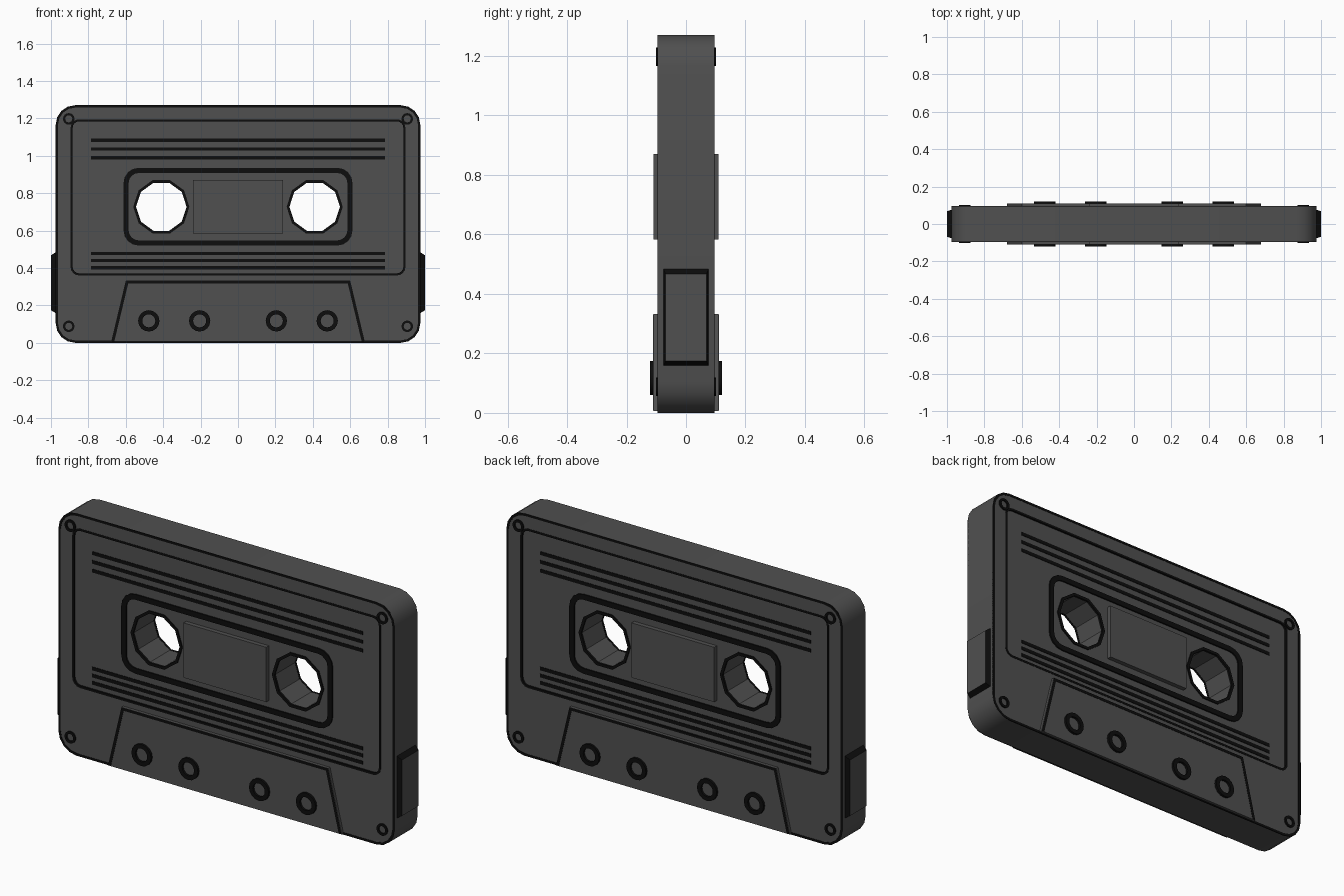
import bpy, bmesh
from math import sin, cos, pi

if "Cube" in bpy.data.objects:
    bpy.data.objects.remove(bpy.data.objects["Cube"])


def material(name, v):
    m = bpy.data.materials.new(name)
    m.diffuse_color = (v, v, v, 1)
    m.use_nodes = True
    m.node_tree.nodes["Principled BSDF"].inputs["Base Color"].default_value = m.diffuse_color
    return m


GREY = material("dark_grey", 0.08)
BLACK = material("black", 0.004)


def rounded(x0, x1, z0, z1, r, n=4):
    """Rounded rectangle outline in the xz plane."""
    pts = []
    corners = [(x1 - r, z1 - r), (x0 + r, z1 - r), (x0 + r, z0 + r), (x1 - r, z0 + r)]
    for k, (cx, cz) in enumerate(corners):
        for i in range(n + 1):
            a = pi / 2 * (k + i / n)
            pts.append((cx + r * cos(a), cz + r * sin(a)))
    return pts


def circle(cx, cz, r, n):
    return [(cx + r * cos(2 * pi * i / n), cz + r * sin(2 * pi * i / n)) for i in range(n)]


def finish(name, bm, mats, mirror=None):
    bmesh.ops.recalc_face_normals(bm, faces=bm.faces[:])
    me = bpy.data.meshes.new(name)
    bm.to_mesh(me)
    bm.free()
    for m in mats:
        me.materials.append(m)
    ob = bpy.data.objects.new(name, me)
    bpy.context.collection.objects.link(ob)
    if mirror is not None:
        mod = ob.modifiers.new("Mirror", 'MIRROR')
        mod.use_axis = [i == mirror for i in range(3)]
        mod.use_mirror_merge = False
    return ob


def add_loop(bm, pts, y):
    return [bm.verts.new((x, y, z)) for x, z in pts]


def skin(bm, a, b):
    n = len(a)
    for i in range(n):
        j = (i + 1) % n
        bm.faces.new((a[i], a[j], b[j], b[i]))


def prism(name, pts, y0, y1, mat, mirror=1):
    bm = bmesh.new()
    a, b = add_loop(bm, pts, y0), add_loop(bm, pts, y1)
    skin(bm, a, b)
    bm.faces.new(a)
    bm.faces.new(b)
    return finish(name, bm, [mat], mirror)


def frame(name, outer, inner, y0, y1, mat=BLACK):
    bm = bmesh.new()
    loops = [add_loop(bm, p, y) for p, y in ((outer, y0), (outer, y1), (inner, y1), (inner, y0))]
    for i in range(4):
        skin(bm, loops[i], loops[(i + 1) % 4])
    return finish(name, bm, [mat], 1)


def smooth(ob):
    bpy.ops.object.select_all(action='DESELECT')
    ob.select_set(True)
    bpy.context.view_layer.objects.active = ob
    bpy.ops.object.shade_smooth_by_angle(angle=pi / 6)


def rect(x0, x1, z0, z1):
    return [(x0, z0), (x1, z0), (x1, z1), (x0, z1)]


D = 0.094      # half thickness of the shell
P = 0.086      # depth of the recessed label panel
HX, HZ = 0.41, 0.727

# Shell with recessed label panels and two spool holes
body = prism("shell", rounded(-0.975, 0.975, 0, 1.27, 0.105), -D, D, GREY, None)
panel = rounded(-0.89, 0.89, 0.365, 1.19, 0.04)
cutters = [prism("panel_cutter", panel, s * P, s * 0.2, GREY, None) for s in (-1, 1)]
cutters += [prism("hole_cutter", circle(s * HX, HZ, 0.136, 10), -0.3, 0.3, GREY, None) for s in (-1, 1)]
bpy.context.view_layer.objects.active = body
for c in cutters:
    mod = body.modifiers.new("Cut", 'BOOLEAN')
    mod.operation, mod.solver, mod.object = 'DIFFERENCE', 'EXACT', c
    bpy.ops.object.modifier_apply(modifier=mod.name)
    bpy.data.objects.remove(c)
smooth(body)

# Black edge lines of the shell and the label panel
frame("shell_edge_line", rounded(-0.975, 0.975, 0, 1.27, 0.105),
      rounded(-0.963, 0.963, 0.012, 1.258, 0.095), -0.0955, -0.09)
frame("label_edge_line", rounded(-0.895, 0.895, 0.36, 1.195, 0.045),
      rounded(-0.884, 0.884, 0.371, 1.184, 0.035), -0.0955, -0.08)

# Label stripes
for z in (1.082, 1.036, 0.99, 0.477, 0.44, 0.402):
    prism("label_stripe", rect(-0.785, 0.785, z - 0.009, z + 0.009), -0.0885, -0.08, BLACK)

# Window frame, raised centre window and spool rims
frame("window_frame", rounded(-0.612, 0.612, 0.52, 0.935, 0.08),
      rounded(-0.585, 0.585, 0.547, 0.908, 0.055), -0.0935, -0.08)
prism("centre_window", rect(-0.24, 0.24, 0.583, 0.87), -0.109, -0.08, GREY)
for s in (-1, 1):
    frame("spool_rim", circle(s * HX, HZ, 0.15, 10), circle(s * HX, HZ, 0.135, 10), -0.0915, -0.08)

# Raised trapezoid at the lower edge with its outline
prism("head_plate", [(-0.678, 0.006), (0.678, 0.006), (0.6, 0.332), (-0.6, 0.332)], -0.109, -0.08, GREY)
prism("head_plate_line", [(-0.675, 0.008), (-0.598, 0.331), (0.598, 0.331), (0.675, 0.008),
                          (0.661, 0.008), (0.587, 0.317), (-0.587, 0.317), (-0.661, 0.008)],
      -0.1105, -0.105, BLACK)

# Guide rings on the plate and screw rings in the corners
for s in (-1, 1):
    for x in (0.205, 0.477):
        smooth(frame("guide_ring", circle(s * x, 0.117, 0.057, 16), circle(s * x, 0.117, 0.035, 16), -0.121, -0.1))
    for z in (0.088, 1.197):
        smooth(frame("screw_ring", circle(s * 0.905, z, 0.031, 16), circle(s * 0.905, z, 0.019, 16), -0.101, -0.09))

# Side grips: black sloped sides with a grey face
bm = bmesh.new()
base = [bm.verts.new((0.97, y, z)) for y, z in rect(-0.077, 0.077, 0.156, 0.487)]
top = [bm.verts.new((1.0, y, z)) for y, z in rect(-0.069, 0.069, 0.174, 0.467)]
skin(bm, base, top)
bm.faces.new(base)
bm.faces.new(top).material_index = 1
finish("side_grip", bm, [BLACK, GREY], 0)
